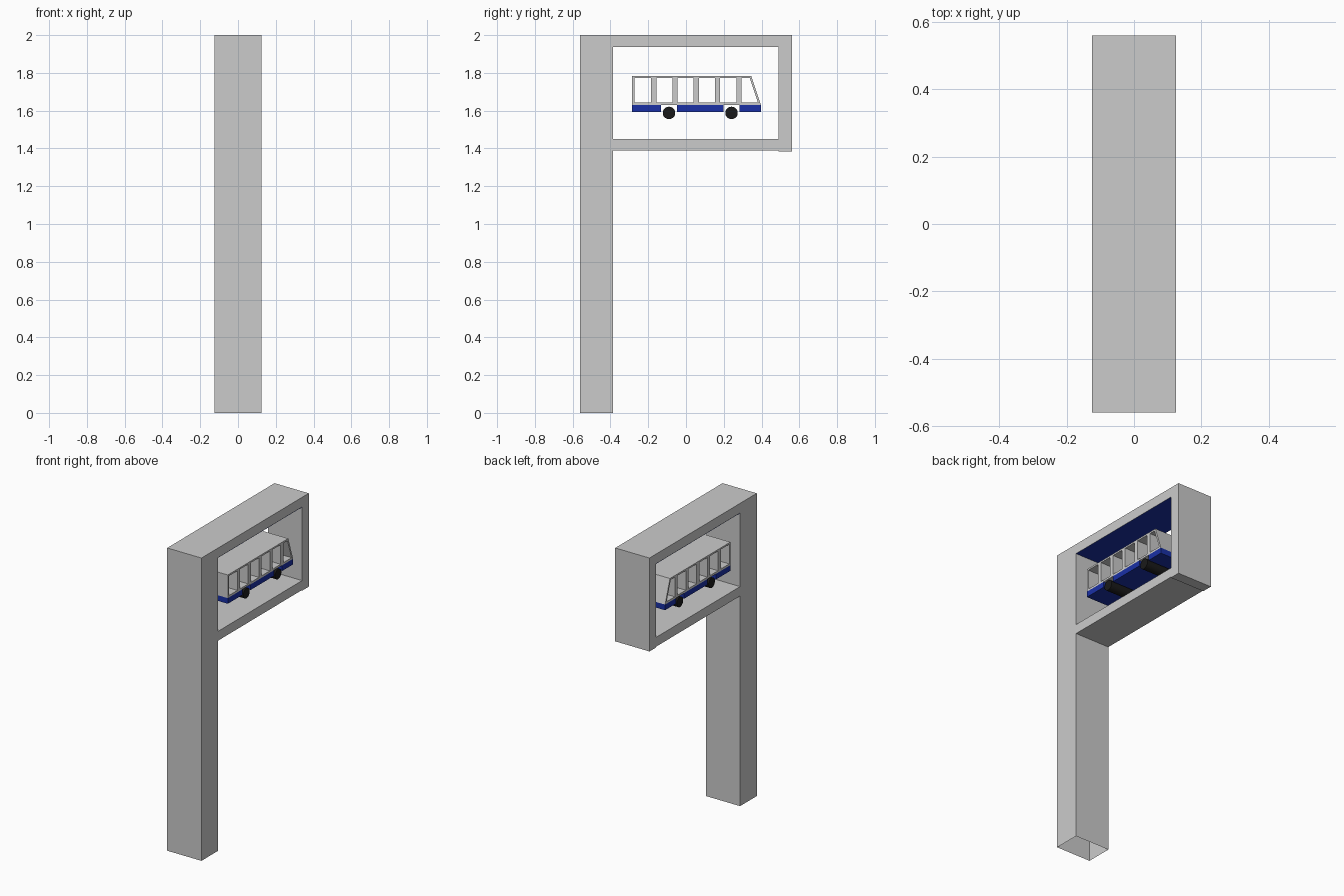
import bpy, bmesh, math
from mathutils import Matrix

if "Cube" in bpy.data.objects:
    bpy.data.objects.remove(bpy.data.objects["Cube"])

HALF = 0.125  # half depth of the whole sign in x


def colour(name, rgb):
    m = bpy.data.materials.new(name)
    m.diffuse_color = (*rgb, 1)
    m.use_nodes = True
    m.node_tree.nodes["Principled BSDF"].inputs["Base Color"].default_value = m.diffuse_color
    return m


def add_object(name, bm, mat=None):
    me = bpy.data.meshes.new(name)
    bm.to_mesh(me)
    bm.free()
    ob = bpy.data.objects.new(name, me)
    bpy.context.collection.objects.link(ob)
    if mat:
        me.materials.append(mat)
    return ob


def cut_out(name, rows, fill, mat=None, open_bottom=False):
    """Extrude along x the filled ('#') cells of a grid; rows = [(z, [y...])], bottom up."""
    bm = bmesh.new()
    grid = [[bm.verts.new((-HALF, y, z)) for y in ys] for z, ys in rows]
    for r, line in enumerate(fill):
        for c, mark in enumerate(line):
            if mark == "#":
                bm.faces.new((grid[r][c], grid[r][c + 1], grid[r + 1][c + 1], grid[r + 1][c]))
    bmesh.ops.delete(bm, geom=[v for v in bm.verts if not v.link_faces], context='VERTS')
    geom = bmesh.ops.extrude_face_region(bm, geom=bm.faces[:], use_keep_orig=True)["geom"]
    top = [g for g in geom if isinstance(g, bmesh.types.BMVert)]
    bmesh.ops.translate(bm, vec=(2 * HALF, 0, 0), verts=top)
    bmesh.ops.recalc_face_normals(bm, faces=bm.faces[:])
    if open_bottom:
        low = [f for f in bm.faces if all(v.co.z < 1e-5 for v in f.verts)]
        bmesh.ops.delete(bm, geom=low, context='FACES_ONLY')
    return add_object(name, bm, mat)


blue = colour("blue", (0.01, 0.03, 0.38))
black = colour("black", (0.01, 0.01, 0.01))

# Post and rectangular frame, hollow underneath the post
frame_y = [-0.56, -0.386, 0.49, 0.56]
cut_out("post_and_frame",
        [(z, frame_y) for z in (0, 1.383, 1.388, 1.45, 1.936, 2.0)],
        ["#..", "#.#", "###", "#.#", "###"], open_bottom=True)

# Blue lining under the top beam
bm = bmesh.new()
bm.faces.new([bm.verts.new((x, y, 1.935)) for x, y in
              ((-HALF, -0.386), (-HALF, 0.49), (HALF, 0.49), (HALF, -0.386))])
add_object("frame_ceiling", bm, blue)

# Bus cabin with open windows and a slanted windscreen
pillars = [-0.285, -0.273, -0.185, -0.156, -0.072, -0.045, 0.04, 0.068,
           0.153, 0.181, 0.267, 0.295]


def cabin_row(z):
    front = 0.397 - (z - 1.63) / 0.15 * 0.05
    return z, pillars + [front - 0.012, front]


cut_out("bus_cabin", [cabin_row(z) for z in (1.63, 1.643, 1.772, 1.783)],
        ["#" * 13, "#." * 6 + "#", "#" * 13])

# Blue lower body, broken by the wheel wells
skirt_y = [-0.285, -0.132, -0.047, 0.198, 0.283, 0.397]
cut_out("bus_lower_body", [(1.593, skirt_y), (1.63, skirt_y)], ["#.#.#"], blue)

# Wheels run the full width of the bus
for name, y in (("rear_wheels", -0.09), ("front_wheels", 0.241)):
    bm = bmesh.new()
    bmesh.ops.create_cone(bm, cap_ends=True, segments=32, radius1=0.033, radius2=0.033,
                          depth=2 * HALF,
                          matrix=Matrix.Translation((0, y, 1.588)) @ Matrix.Rotation(math.pi / 2, 4, 'Y'))
    ob = add_object(name, bm, black)
    bpy.ops.object.select_all(action='DESELECT')
    ob.select_set(True)
    bpy.context.view_layer.objects.active = ob
    bpy.ops.object.shade_smooth_by_angle()
